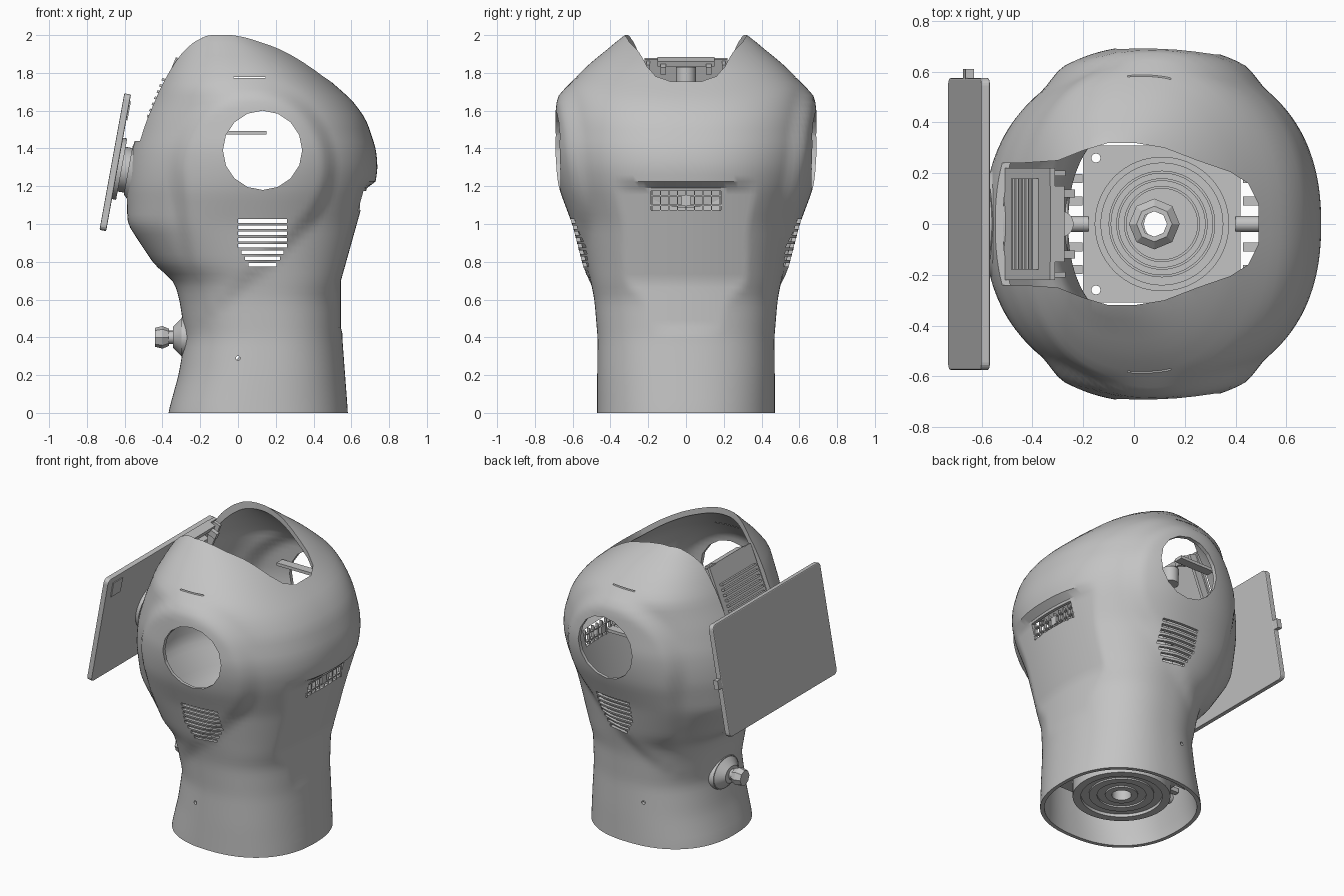
import bpy, bmesh, math
from mathutils import Matrix, Vector

if "Cube" in bpy.data.objects:
    bpy.data.objects.remove(bpy.data.objects["Cube"])

GREY = (0.55, 0.55, 0.55, 1)
mat = bpy.data.materials.new("plain grey")
mat.use_nodes = True
mat.diffuse_color = GREY
mat.node_tree.nodes["Principled BSDF"].inputs["Base Color"].default_value = GREY


def finish(name, bm, smooth=True):
    bmesh.ops.recalc_face_normals(bm, faces=bm.faces[:])
    me = bpy.data.meshes.new(name)
    bm.to_mesh(me)
    bm.free()
    me.materials.append(mat)
    ob = bpy.data.objects.new(name, me)
    bpy.context.collection.objects.link(ob)
    if smooth:
        shade(ob)
    return ob


def shade(ob):
    bpy.ops.object.select_all(action='DESELECT')
    ob.select_set(True)
    bpy.context.view_layer.objects.active = ob
    bpy.ops.object.shade_smooth_by_angle(angle=math.radians(32))


def add_box(bm, centre, size, frame=Matrix()):
    m = frame @ Matrix.Translation(centre) @ Matrix.Diagonal((*size, 1))
    bmesh.ops.create_cube(bm, size=1, matrix=m)


def add_cone(bm, start, end, r1, r2, segs=32, frame=Matrix(), wide=1):
    a, b = Vector(start), Vector(end)
    turn = (b - a).to_track_quat('Z', 'Y').to_matrix().to_4x4()
    stretch = Matrix.Diagonal((1, wide, 1, 1))
    m = frame @ Matrix.Translation((a + b) / 2) @ stretch @ turn
    bmesh.ops.create_cone(bm, cap_ends=True, segments=segs, radius1=r1, radius2=r2,
                          depth=(b - a).length, matrix=m)


def lathe(bm, profile, cx, segs=64):
    rings = [[bm.verts.new((cx + r * math.cos(2 * math.pi * i / segs),
                            r * math.sin(2 * math.pi * i / segs), z))
              for i in range(segs)] for r, z in profile]
    for a, b in zip(rings, rings[1:] + rings[:1]):
        for i in range(segs):
            j = (i + 1) % segs
            bm.faces.new((a[i], a[j], b[j], b[i]))


def cut(ob, *cutters):
    for c in cutters:
        c.hide_render = True
        mod = ob.modifiers.new("cut", 'BOOLEAN')
        mod.operation, mod.solver, mod.object = 'DIFFERENCE', 'EXACT', c
    bpy.context.view_layer.update()
    dg = bpy.context.evaluated_depsgraph_get()
    me = bpy.data.meshes.new_from_object(ob.evaluated_get(dg))
    ob.modifiers.clear()
    ob.data = me
    for c in cutters:
        bpy.data.objects.remove(c)
    shade(ob)


# Shell sections: height, min x, max x, half depth
SECTIONS = [
    (0, -.37, .582, .47), (.2, -.315, .567, .47), (.4, -.28, .552, .468),
    (.6, -.31, .555, .485), (.7, -.34, .585, .505), (.78, -.44, .61, .525),
    (1, -.585, .67, .57), (1.2, -.59, .725, .635), (1.3, -.58, .74, .655),
    (1.4, -.56, .73, .665), (1.55, -.51, .68, .655), (1.65, -.465, .61, .645),
    (1.73, -.43, .52, .63), (1.85, -.37, .38, .51), (1.95, -.31, .235, .385),
    (2, -.27, .12, .33), (2.06, -.19, .03, .22)]


def section(z):
    z = min(max(z, 0), SECTIONS[-1][0])
    for a, b in zip(SECTIONS, SECTIONS[1:]):
        if z <= b[0]:
            t = (z - a[0]) / (b[0] - a[0])
            return Vector([a[k] + (b[k] - a[k]) * t for k in (1, 2, 3)])


def side_pad(x, z):
    # Raised teardrop around each side hole, fading out towards its tip
    inside = max(.45 * (1 - t) - math.hypot(x - .08 + .33 * t, z - 1.3 + .94 * t)
                 for t in [k / 12 for k in range(13)])
    s = min(max(inside / .09, 0), 1)
    fade = min(max((z - .35) / .8, 0), 1)
    return .04 * fade * s * s * (3 - 2 * s)


def shell_ring(bm, z, inset, segs=144):
    x0, x1, yh = sum((section(z + d) for d in (-.03, -.015, 0, .015, .03)), Vector((0, 0, 0))) / 5
    cx, xh = (x0 + x1) / 2, (x1 - x0) / 2
    ring = []
    for i in range(segs):
        a = 2 * math.pi * i / segs
        c, s = math.cos(a), math.sin(a)
        x = cx + math.copysign(abs(c) ** (2 / 2.3), c) * (xh - inset)
        y = math.copysign(abs(s) ** (2 / 2.3), s) * (yh - inset)
        if abs(s) > .3:
            y += math.copysign(side_pad(x, z), s)
        # Gently curved recess below the rear lip
        if .45 < z < 1.22:
            x = min(x, max(.544, .685 - .28 * (1.2 - z)) - .4 * y * y - inset)
        ring.append(bm.verts.new((x, y, z * (1 - inset / 2))))
    return ring


bm = bmesh.new()
heights = [.035 * k for k in range(59)]
rings = [shell_ring(bm, z, 0) for z in reversed(heights)]
rings += [shell_ring(bm, z, .025) for z in heights]
for a, b in zip(rings, rings[1:]):
    for i in range(len(a)):
        j = (i + 1) % len(a)
        bm.faces.new((a[i], a[j], b[j], b[i]))
bm.faces.new(rings[0])
bm.faces.new(rings[-1])
shell = finish("body_shell", bm, False)

# Top opening cutter
bm = bmesh.new()
half = [(-.9, .24), (-.45, .24), (-.3, .25), (-.2, .29), (-.1, .32), (0, .32), (.12, .3),
        (.25, .25), (.38, .205), (.45, .16), (.49, .08)]
outline = half + [(x, -y) for x, y in reversed(half)]
face = bm.faces.new([bm.verts.new((x, y, 1.44)) for x, y in outline])
top = bmesh.ops.extrude_face_region(bm, geom=[face])["geom"]
bmesh.ops.translate(bm, vec=(0, 0, 1), verts=[v for v in top if isinstance(v, bmesh.types.BMVert)])
opening = finish("opening_cutter", bm, False)

# Side holes, louvres, shoulder slots, screw holes and rear vent
bm = bmesh.new()
add_cone(bm, (.13, -1, 1.39), (.13, 1, 1.39), .21, .21, 16)
add_cone(bm, (0, -1, .29), (0, 1, .29), .012, .012, 12)
for k in range(8):
    add_box(bm, (.13, 0, .785 + .033 * k), (.15 + .11 * min(k / 3, 1), 2, .019))
add_box(bm, (.06, 0, 1.775), (.17, 2, .006))
add_box(bm, (.7, 0, 1.125), (.4, .37, .1))
holes = finish("hole_cutter", bm, False)
cut(shell, opening, holes)

# Rear vent grille
bm = bmesh.new()
for k in range(9):
    add_box(bm, (.635, -.18 + .045 * k, 1.125), (.02, .007, .11))
for z in (1.1, 1.15):
    add_box(bm, (.635, 0, z), (.02, .38, .007))
add_box(bm, (.63, 0, 1.125), (.03, .05, .05))
finish("rear_grille", bm, False)

# Sloping panel in the opening, with ribs
slope = Matrix.Translation((-.4, 0, 1.68)) @ Matrix.Rotation(math.radians(22), 4, 'Y')
bm = bmesh.new()
add_box(bm, (0, 0, -.06), (.02, .44, .54), slope)
for s in (-1, 1):
    add_box(bm, (.03, s * .2, -.02), (.06, .02, .44), slope)
    add_box(bm, (.05, s * .12, .18), (.1, .03, .04), slope)
add_box(bm, (.02, 0, .2), (.06, .3, .03), slope)
for k in range(7):
    add_box(bm, (-.02, 0, -.13 + .035 * k), (.03, .36, .014), slope)
finish("ribbed_panel", bm, False)

bm = bmesh.new()
add_cone(bm, (-.29, 0, 1.73), (-.29, 0, 1.83), .052, .052, 24)
finish("sensor", bm)
bm = bmesh.new()
add_box(bm, (.02, .6, 1.483), (.26, .06, .02))
finish("side_shelf", bm, False)

# Base plate, drum and hub
bm = bmesh.new()
add_box(bm, (.11, 0, .21), (.62, .62, .02))
plate = finish("base_plate", bm, False)
bm = bmesh.new()
add_cone(bm, (.08, 0, .1), (.08, 0, .3), .06, .06)
for x in (-.15, .37):
    for y in (-.26, .26):
        add_cone(bm, (x, y, .1), (x, y, .3), .018, .018, 12)
cut(plate, finish("plate_cutter", bm, False))

bm = bmesh.new()
lathe(bm, [(.24, .22), (.24, .25), (.265, .25), (.265, .22)], .11)
lathe(bm, [(.05, .22), (.05, .3), (.07, .3), (.1, .27), (.1, .22)], .08, 8)
for r in (.14, .17, .2):
    lathe(bm, [(r, .22), (r, .228), (r + .01, .228), (r + .01, .22)], .11)
finish("hub_rings", bm)
bm = bmesh.new()
lathe(bm, [(.06, .2), (.06, .09), (.1, .09), (.1, .1), (.15, .1), (.15, .09), (.2, .09),
           (.2, .1), (.25, .1), (.25, .08), (.3, .08), (.3, .2)], .1)
finish("base_drum", bm)

bm = bmesh.new()
for x0, x1 in ((-.29, -.18), (.4, .55)):
    add_cone(bm, (x0, 0, .21), (x1, 0, .21), .032, .032, 20)
    for y in (-.18, -.09, .09, .18):
        add_box(bm, ((x0 + x1) / 2, y, .21), (abs(x1 - x0) * .6, .035, .03))
finish("plate_connectors", bm)

# Tablet and its mount, in the tablet's tilted frame
tilt = Matrix.Translation((-.65, 0, 1.327)) @ Matrix.Rotation(math.radians(10.3), 4, 'Y')
bm = bmesh.new()
add_box(bm, (0, 0, 0), (.036, 1.15, .735), tilt)
axis = tilt.to_3x3() @ Vector((1, 0, 0))
corners = [e for e in bm.edges
           if abs((e.verts[0].co - e.verts[1].co).normalized().dot(axis)) > .9]
bmesh.ops.bevel(bm, geom=corners, offset=.03, segments=4, affect='EDGES', profile=.5)
rims = [e for e in bm.edges if abs((e.verts[0].co - e.verts[1].co).dot(axis)) < .001]
bmesh.ops.bevel(bm, geom=rims, offset=.006, segments=2, affect='EDGES', profile=.5)
add_box(bm, (.02, -.47, .28), (.008, .1, .1), tilt)
add_box(bm, (0, .59, -.01), (.034, .04, .06), tilt)
finish("tablet", bm, False)

bm = bmesh.new()
add_cone(bm, (.015, 0, -.03), (.04, 0, -.03), .165, .165, 48, tilt, 1.1)
add_cone(bm, (.04, 0, -.03), (.075, 0, -.03), .12, .12, 48, tilt, 1.2)
add_cone(bm, (.075, 0, -.03), (.14, 0, -.03), .13, .19, 48, tilt, 1.4)
finish("tablet_mount", bm)

# Stop button on the neck
bm = bmesh.new()
add_cone(bm, (-.26, 0, .4), (-.3, 0, .4), .115, .105, 32, wide=1.3)
add_cone(bm, (-.3, 0, .4), (-.345, 0, .4), .1, .055, 32, wide=1.3)
add_cone(bm, (-.34, 0, .4), (-.39, 0, .4), .035, .035, 16)
add_cone(bm, (-.365, 0, .4), (-.4, 0, .4), .045, .06, 8)
add_cone(bm, (-.4, 0, .4), (-.44, 0, .4), .06, .05, 8)
finish("stop_button", bm)
